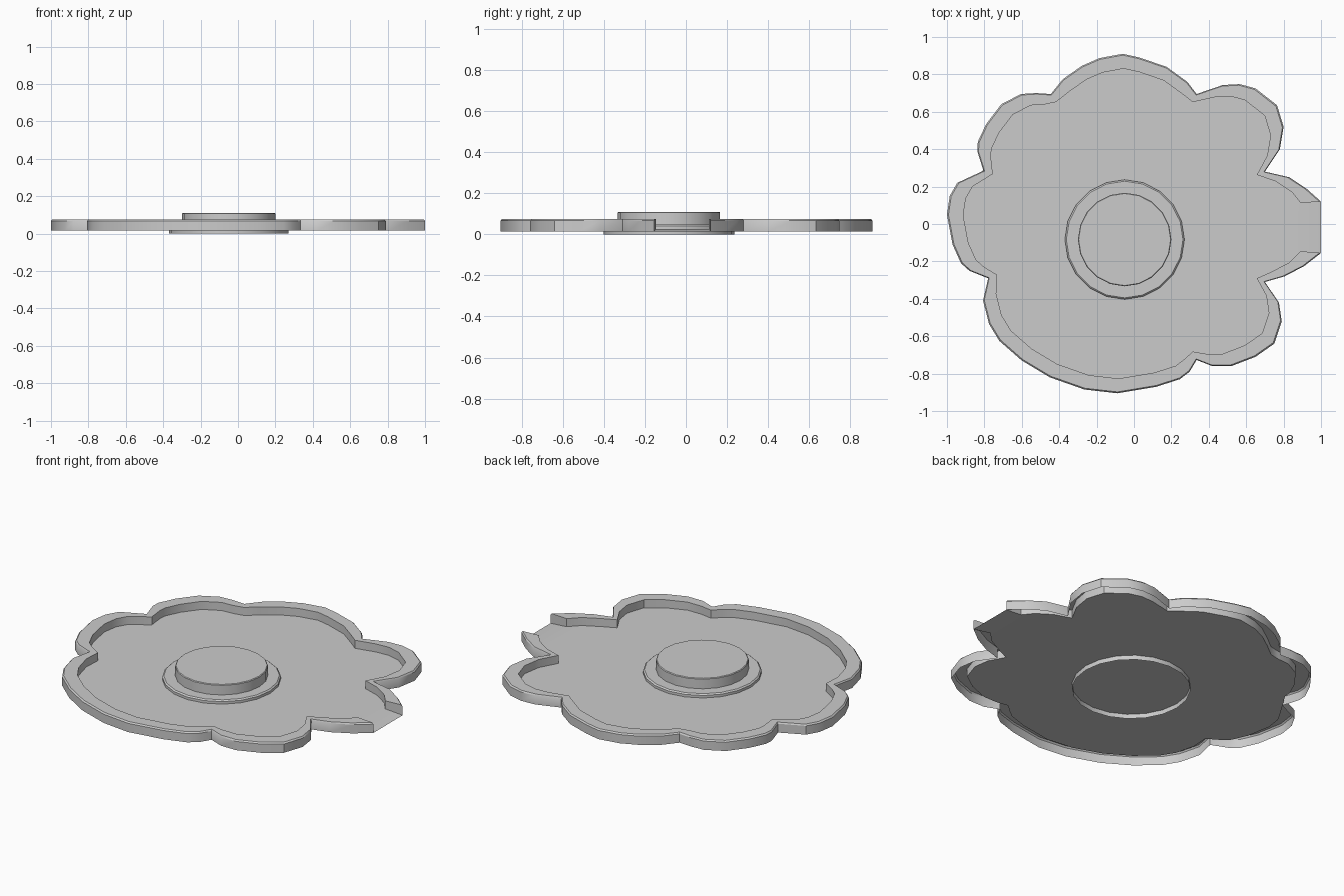
import bpy, bmesh
from math import cos, sin, pi

if "Cube" in bpy.data.objects:
    bpy.data.objects.remove(bpy.data.objects["Cube"])

# Outline, counter-clockwise from the upper side of the spout.
# Each lobe starts at the notch between petals.
lobes = [
    [(1.0, .12), (.925, .187), (.83, .25)],
    [(.70, .28), (.78, .40), (.80, .52), (.765, .635), (.65, .725), (.565, .748), (.475, .743)],
    [(.335, .695), (.285, .76), (.175, .84), (.03, .89), (-.06, .91), (-.185, .887), (-.28, .845), (-.38, .775)],
    [(-.445, .695), (-.525, .70), (-.605, .695), (-.71, .64), (-.79, .535), (-.835, .44), (-.838, .39)],
    [(-.805, .285), (-.945, .22), (-.985, .15), (-1.0, .05), (-.97, -.11), (-.925, -.21), (-.88, -.25)],
    [(-.78, -.29), (-.807, -.41), (-.775, -.535), (-.72, -.625), (-.6, -.73), (-.45, -.82), (-.265, -.885),
     (-.09, -.905), (.12, -.87), (.245, -.83), (.297, -.79)],
    [(.335, -.727), (.42, -.76), (.52, -.76), (.65, -.71), (.75, -.64), (.79, -.52), (.775, -.42)],
    [(.70, -.31), (.805, -.28), (.91, -.225), (1.0, -.155)],
]
RIM_BOTTOM, RIM_TOP, FLOOR = .015, .075, .027


def finish(name, bm):
    me = bpy.data.meshes.new(name)
    bm.to_mesh(me)
    bm.free()
    ob = bpy.data.objects.new(name, me)
    bpy.context.collection.objects.link(ob)
    bpy.context.view_layer.objects.active = ob
    ob.select_set(True)
    bpy.ops.object.shade_smooth_by_angle(angle=pi / 6)
    ob.select_set(False)


# Flower-shaped tray: raised hollow rim, floor and spout
bm = bmesh.new()
stations = []
for lobe in lobes:
    for i, (x, y) in enumerate(lobe):
        s = .938 if i == 0 else .913
        sx, sy = (.89, .94) if x == 1.0 else (s, s)
        ring = [(x, y, RIM_BOTTOM), (x, y, RIM_TOP - .008),
                (x * .992, y * .992, RIM_TOP),
                (x * sx, y * sy, RIM_TOP), (x * sx, y * sy, FLOOR)]
        stations.append([bm.verts.new(p) for p in ring])
for a, b in zip(stations, stations[1:]):
    for k in range(4):
        bm.faces.new((a[k], b[k], b[k + 1], a[k + 1]))
first, last = stations[0], stations[-1]
bm.faces.new(first)
bm.faces.new(last[::-1])
floor = bm.faces.new([s[4] for s in stations])
bm.faces.new((first[4], last[4], last[0], first[0]))
bmesh.ops.triangulate(bm, faces=[floor])
finish("flower_tray", bm)

# Stepped round hub with an open foot ring below
bm = bmesh.new()
SIDES = 20
profile = [(.32, 0), (.32, .042), (.312, .049), (.25, .049), (.25, .106), (.246, .11)]
rings = [[bm.verts.new((-.05 + r * cos(2 * pi * i / SIDES), -.083 + r * sin(2 * pi * i / SIDES), z))
          for i in range(SIDES)] for r, z in profile]
for lo, hi in zip(rings, rings[1:]):
    for i in range(SIDES):
        j = (i + 1) % SIDES
        bm.faces.new((lo[i], lo[j], hi[j], hi[i]))
bm.faces.new(rings[-1])
finish("center_hub", bm)
